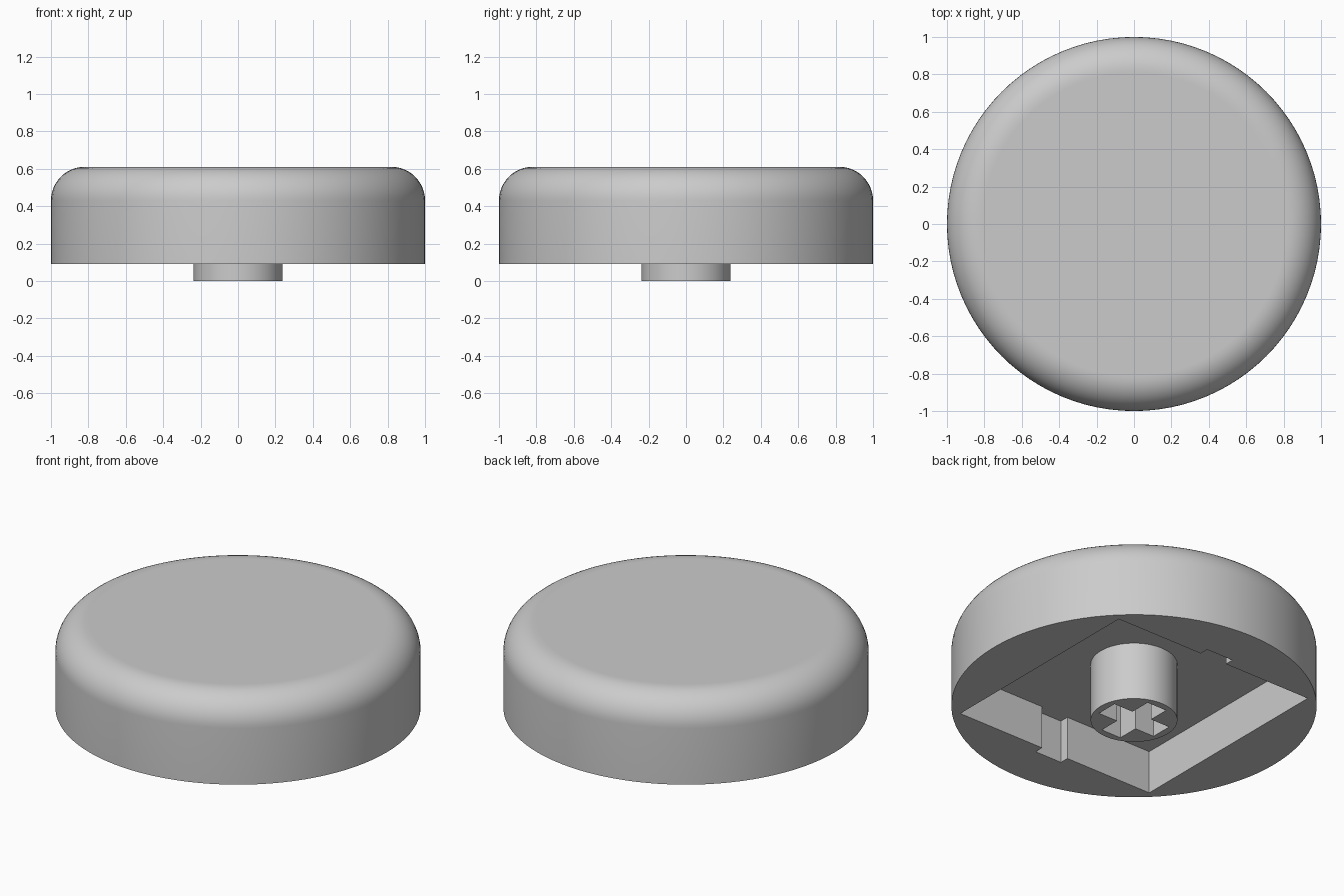
import bpy
import bmesh
from math import sin, cos, pi, radians

cube = bpy.data.objects.get("Cube")
if cube:
    bpy.data.objects.remove(cube, do_unlink=True)

BASE, TOP, CEILING = 0.09, 0.61, 0.35
FILLET = 0.18
SEGMENTS = 96

grey = bpy.data.materials.new("light grey plastic")
grey.use_nodes = True
colour = (0.6, 0.6, 0.6, 1)
grey.diffuse_color = colour
grey.node_tree.nodes["Principled BSDF"].inputs["Base Color"].default_value = colour


def make_object(name, bm):
    bmesh.ops.recalc_face_normals(bm, faces=bm.faces)
    mesh = bpy.data.meshes.new(name)
    bm.to_mesh(mesh)
    bm.free()
    mesh.materials.append(grey)
    obj = bpy.data.objects.new(name, mesh)
    bpy.context.collection.objects.link(obj)
    return obj


def prism(name, outline, z0, z1):
    """Extrude a flat outline from z0 up to z1."""
    bm = bmesh.new()
    face = bm.faces.new([bm.verts.new((x, y, z0)) for x, y in outline])
    new = bmesh.ops.extrude_face_region(bm, geom=[face])["geom"]
    verts = [v for v in new if isinstance(v, bmesh.types.BMVert)]
    bmesh.ops.translate(bm, verts=verts, vec=(0, 0, z1 - z0))
    return make_object(name, bm)


def lathe(name, profile):
    """Turn a radius and height profile around the z axis."""
    bm = bmesh.new()
    verts = [bm.verts.new((r, 0, z)) for r, z in profile]
    edges = [bm.edges.new(pair) for pair in zip(verts, verts[1:])]
    bmesh.ops.spin(bm, geom=verts + edges, cent=(0, 0, 0), axis=(0, 0, 1),
                   angle=2 * pi, steps=SEGMENTS)
    bmesh.ops.remove_doubles(bm, verts=bm.verts, dist=0.0001)
    return make_object(name, bm)


def activate(obj):
    bpy.ops.object.select_all(action="DESELECT")
    obj.select_set(True)
    bpy.context.view_layer.objects.active = obj


def cut(obj, cutter):
    """Subtract the cutter, discard it and shade the result."""
    mod = obj.modifiers.new("cut", "BOOLEAN")
    mod.operation = "DIFFERENCE"
    mod.solver = "EXACT"
    mod.object = cutter
    activate(obj)
    bpy.ops.object.modifier_apply(modifier=mod.name)
    bpy.data.objects.remove(cutter, do_unlink=True)
    bpy.ops.object.shade_smooth_by_angle(angle=radians(30))


# Round cap with a filleted top edge
STEPS = 12
arc = [(1 - FILLET + FILLET * cos(a), TOP - FILLET + FILLET * sin(a))
       for a in (i * pi / 2 / STEPS for i in range(STEPS + 1))]
cap = lathe("cap", [(0, BASE), (1, BASE)] + arc + [(0.81, TOP), (0, TOP)])

# Square cavity with a shallow recess in the middle of two walls
S, W, D = 0.675, 0.09, 0.055
half = [(S, -S), (S, S), (W, S), (W, S + D), (-W, S + D), (-W, S)]
cavity = prism("cavity_cutter", half + [(-x, -y) for x, y in half], -0.1, CEILING)
cut(cap, cavity)

# Hollow stem with a cross-shaped socket
R = 0.2375
stem = lathe("stem", [(0, 0), (R, 0), (R, CEILING + 0.02), (0, CEILING + 0.02)])
A, B = 0.195, 0.066
cross = []
arm = [(A, -B), (A, B), (B, B)]
for _ in range(4):
    cross += arm
    arm = [(-y, x) for x, y in arm]
cut(stem, prism("socket_cutter", cross, -0.1, CEILING))
